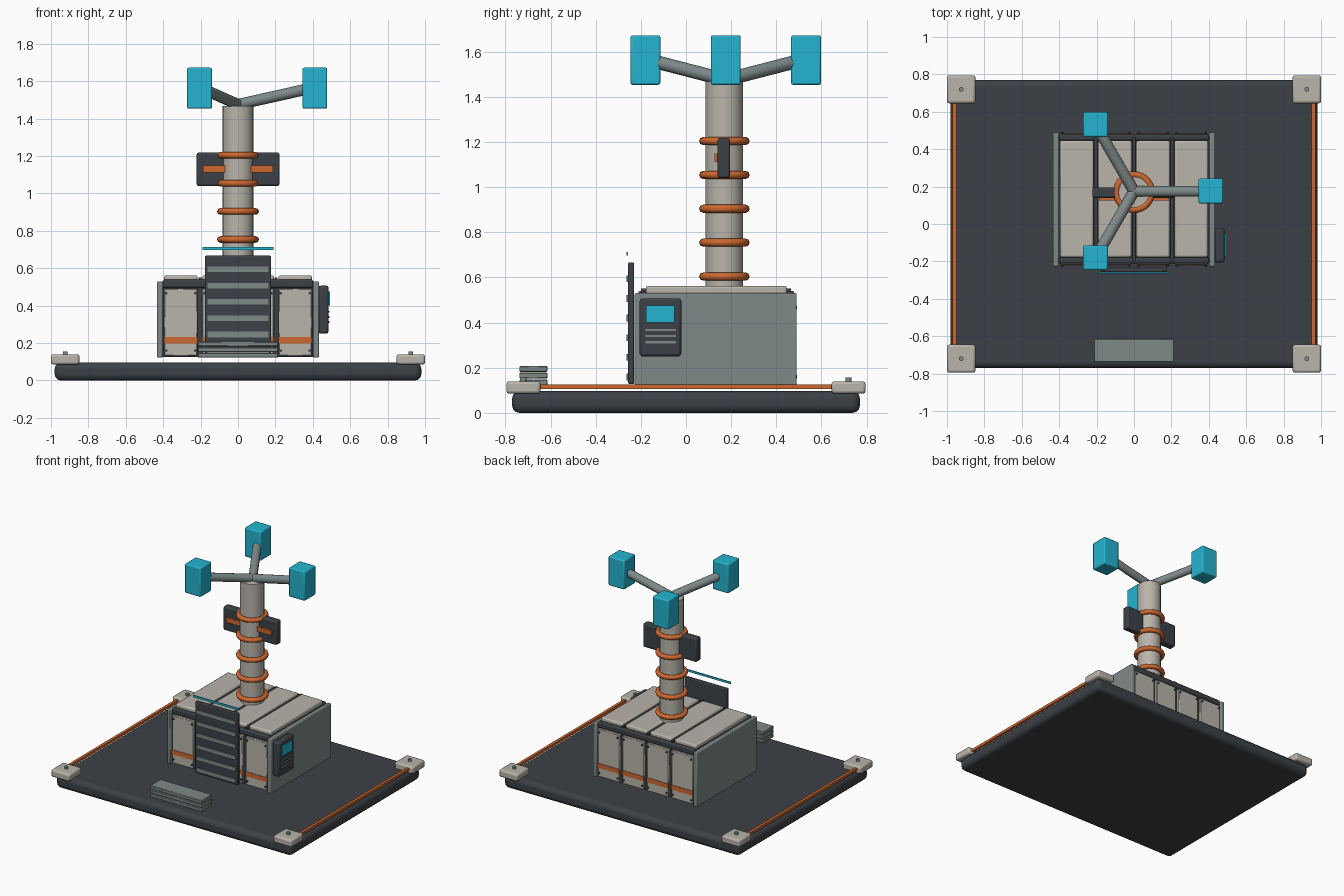
import bpy, math
from mathutils import Vector

if "Cube" in bpy.data.objects:
    bpy.data.objects.remove(bpy.data.objects["Cube"])


def material(name, r, g, b):
    m = bpy.data.materials.new(name)
    lin = [((c / 255 + 0.055) / 1.055) ** 2.4 for c in (r, g, b)]
    m.diffuse_color = (*lin, 1)
    m.use_nodes = True
    m.node_tree.nodes["Principled BSDF"].inputs["Base Color"].default_value = m.diffuse_color
    return m


DARK = material("dark charcoal", 60, 65, 70)
BEIGE = material("warm beige", 186, 181, 171)
GRAY = material("steel gray", 126, 137, 137)
ORANGE = material("burnt orange", 206, 104, 48)
CYAN = material("bright cyan", 36, 180, 208)


def finish(name, mat):
    o = bpy.context.object
    o.name = name
    o.data.materials.append(mat)
    return o


def box(name, mat, x, y, z, bevel=0.0, segments=2):
    """Box given by its (min, max) range on each axis."""
    r = (x, y, z)
    bpy.ops.mesh.primitive_cube_add(size=1, location=[(a + b) / 2 for a, b in r])
    o = finish(name, mat)
    o.scale = [b - a for a, b in r]
    bpy.ops.object.transform_apply(location=False, rotation=False, scale=True)
    if bevel:
        m = o.modifiers.new("bevel", 'BEVEL')
        m.width, m.segments = bevel, segments
        bpy.ops.object.shade_smooth_by_angle(angle=math.radians(35))
    return o


def rod(name, mat, a, b, radius, sides=16):
    """Cylinder between two points."""
    a, b = Vector(a), Vector(b)
    d = b - a
    bpy.ops.mesh.primitive_cylinder_add(
        vertices=sides, radius=radius, depth=d.length, location=(a + b) / 2,
        rotation=d.to_track_quat('Z', 'Y').to_euler())
    o = finish(name, mat)
    bpy.ops.object.shade_smooth_by_angle(angle=math.radians(40))
    return o


# Base slab, corner blocks with bolts, side rails
box("base_slab", DARK, (-0.98, 0.98), (-0.77, 0.77), (0, 0.096), 0.032, 3)
for sx in (-1, 1):
    for sy in (-1, 1):
        cx, cy = sx * 0.924, sy * 0.72
        box("corner_block", BEIGE, (cx - 0.076, cx + 0.076),
            (cy - 0.075, cy + 0.075), (0.085, 0.14), 0.012)
        rod("corner_bolt", GRAY, (cx, cy, 0.135), (cx, cy, 0.156), 0.013, 10)
    box("side_rail", ORANGE, (sx * 0.96 - 0.01, sx * 0.96 + 0.01),
        (-0.66, 0.66), (0.106, 0.126))

# Entry steps
for i in range(3):
    z = 0.122 + i * 0.03
    box("step", GRAY, (-0.215, 0.215), (-0.738, -0.613), (z, z + 0.026), 0.004, 1)

# Housing core and end plates
box("housing_core", DARK, (-0.405, 0.405), (-0.2, 0.465), (0.125, 0.53))
for s in (-1, 1):
    x0, x1 = sorted((s * 0.402, s * 0.433))
    box("end_plate", GRAY, (x0, x1), (-0.227, 0.49), (0.122, 0.53), 0.006)

# Roof panels, with front and back wall panels below them
for i in range(4):
    cx = -0.306 + i * 0.204
    xr = (cx - 0.09, cx + 0.09)
    box("roof_panel", BEIGE, xr, (-0.178, 0.447), (0.525, 0.562), 0.01)
    for face, s in ((-0.218, -1), (0.483, 1)):
        box("wall_panel", BEIGE, xr, sorted((face, face - s * 0.03)),
            (0.13, 0.492), 0.005, 1)
        box("wall_stripe", ORANGE, xr, sorted((face, face + s * 0.004)), (0.198, 0.232))
        for bx in (cx - 0.077, cx + 0.077):
            for bz in (0.16, 0.466):
                rod("panel_bolt", DARK, (bx, face, bz), (bx, face + s * 0.008, bz), 0.007, 8)

# Dark ribs between panels and trim bars along the roof edges
for x in (-0.204, 0, 0.204):
    box("roof_rib", DARK, (x - 0.008, x + 0.008), (-0.2, 0.465), (0.52, 0.55))
for y in (-0.195, 0.463):
    box("edge_trim", DARK, (-0.402, 0.402), (y - 0.017, y + 0.017), (0.495, 0.54), 0.01)

# Louvred front door and light bar above it
box("vent_door", DARK, (-0.177, 0.177), (-0.256, -0.23), (0.128, 0.667), 0.006)
for i in range(6):
    z = 0.594 - i * 0.087
    box("vent_slat", GRAY, (-0.163, 0.163), (-0.264, -0.25), (z - 0.015, z + 0.015))
box("light_bar", CYAN, (-0.19, 0.19), (-0.264, -0.256), (0.698, 0.713))

# Control box with screen and keys
box("control_box", DARK, (0.43, 0.484), (-0.205, -0.021), (0.25, 0.507), 0.012)
box("control_screen", CYAN, (0.482, 0.491), (-0.177, -0.052), (0.4, 0.475))
for z in (0.313, 0.34, 0.367):
    box("control_key", GRAY, (0.482, 0.49), (-0.18, -0.045), (z - 0.005, z + 0.005))

# Mast with orange rings
MY = 0.17
rod("mast", BEIGE, (0, MY, 0.5), (0, MY, 1.468), 0.083, 20)
for i in range(5):
    bpy.ops.mesh.primitive_torus_add(
        location=(0, MY, 0.604 + i * 0.15), major_radius=0.094, minor_radius=0.018,
        major_segments=28, minor_segments=8)
    finish("mast_ring", ORANGE)
    bpy.ops.object.shade_smooth_by_angle(angle=math.radians(60))

# Cross box on the mast
box("mast_box", DARK, (-0.222, 0.222), (0.14, 0.195), (1.04, 1.218), 0.01)
box("mast_box_stripe", ORANGE, (-0.187, 0.187), (0.126, 0.142), (1.112, 1.148))

# Three arms with sensor blocks
for k in range(3):
    a = k * math.tau / 3
    dx, dy = math.cos(a), math.sin(a)
    rod("sensor_arm", GRAY, (0, MY + 0.005, 1.475),
        (0.38 * dx, MY + 0.005 + 0.38 * dy, 1.56), 0.03, 14)
    cx, cy = 0.411 * dx, MY + 0.006 + 0.411 * dy
    box("sensor_block", CYAN, (cx - 0.066, cx + 0.066), (cy - 0.066, cy + 0.066),
        (1.453, 1.672), 0.008)
